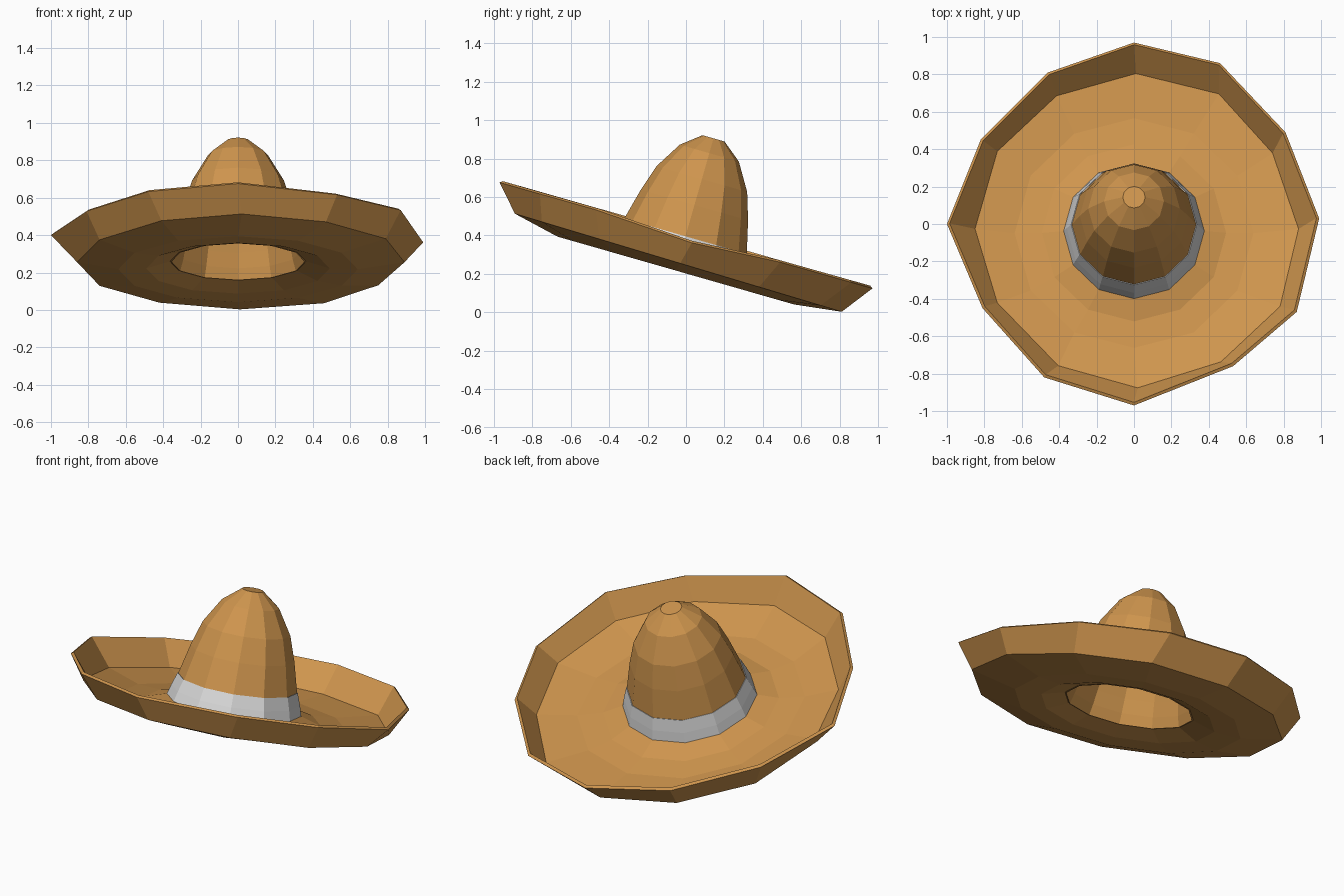
import bpy, math
from mathutils import Vector

if "Cube" in bpy.data.objects:
    bpy.data.objects.remove(bpy.data.objects["Cube"])

SIDES = 12
TILT = math.radians(16)


def material(name, rgb):
    m = bpy.data.materials.new(name)
    m.diffuse_color = (*rgb, 1)
    m.use_nodes = True
    m.node_tree.nodes["Principled BSDF"].inputs["Base Color"].default_value = m.diffuse_color
    return m


straw = material("straw_brown", (0.62, 0.30, 0.075))
silver = material("band_grey", (0.70, 0.70, 0.70))


def ring(radius, height):
    """Twelve-sided ring on the tilted hat axis."""
    pts = []
    for i in range(SIDES):
        a = 2 * math.pi * i / SIDES
        u, v = radius * math.cos(a), radius * math.sin(a)
        pts.append(Vector((u, v * math.cos(TILT) + height * math.sin(TILT),
                           0.405 - v * math.sin(TILT) + height * math.cos(TILT))))
    return pts


def loft(name, rings, mat, thickness, offset, cap=False):
    """Skin neighbouring rings, optionally cap the last, and give thickness."""
    verts = [p for r in rings for p in r]
    faces = []
    for k in range(len(rings) - 1):
        for i in range(SIDES):
            j = (i + 1) % SIDES
            a, b = k * SIDES, (k + 1) * SIDES
            faces.append((a + i, a + j, b + j, b + i))
    if cap:
        faces.append(tuple(range((len(rings) - 1) * SIDES, len(rings) * SIDES)))
    me = bpy.data.meshes.new(name)
    me.from_pydata(verts, [], faces)
    me.materials.append(mat)
    ob = bpy.data.objects.new(name, me)
    bpy.context.collection.objects.link(ob)
    s = ob.modifiers.new("thickness", "SOLIDIFY")
    s.thickness, s.offset = thickness, offset
    return ob


# Slightly uneven, hand-shaped brim outlines seen from above
rim_xy = [(0.99, 0.03), (0.81, 0.49), (0.46, 0.86), (0, 0.97), (-0.46, 0.81), (-0.82, 0.45),
          (-1, 0), (-0.81, -0.45), (-0.48, -0.82), (0, -0.97), (0.53, -0.76), (0.87, -0.47)]
crease_xy = [(0.89, -0.03), (0.75, 0.38), (0.46, 0.70), (0.01, 0.81), (-0.42, 0.69), (-0.74, 0.39),
             (-0.86, -0.03), (-0.74, -0.43), (-0.41, -0.77), (0.02, -0.89), (0.47, -0.75), (0.79, -0.45)]
rim = [Vector((x, y, 0.40 - 0.284 * y - (0.03 if x > 0.9 else 0))) for x, y in rim_xy]
crease = [Vector((x, y, 0.255 - 0.3 * (y + 0.03))) for x, y in crease_xy]

# Brim: upturned edge, shallow trough, rise to the head opening
loft("brim", [rim, crease, ring(0.64, -0.195), ring(0.49, -0.19), ring(0.36, -0.15)],
     straw, 0.018, 1)

# Crown: hollow dome with a small flat top
crown = [(0.368, -0.15), (0.35, -0.09), (0.332, -0.01), (0.29, 0.16),
         (0.245, 0.30), (0.16, 0.44), (0.06, 0.52)]
loft("crown", [ring(r, h) for r, h in crown], straw, 0.012, -1, True)

# Band: two flared tiers around the crown base
loft("hat_band", [ring(0.38, -0.15), ring(0.36, -0.08), ring(0.336, -0.01)], silver, 0.008, -1)
